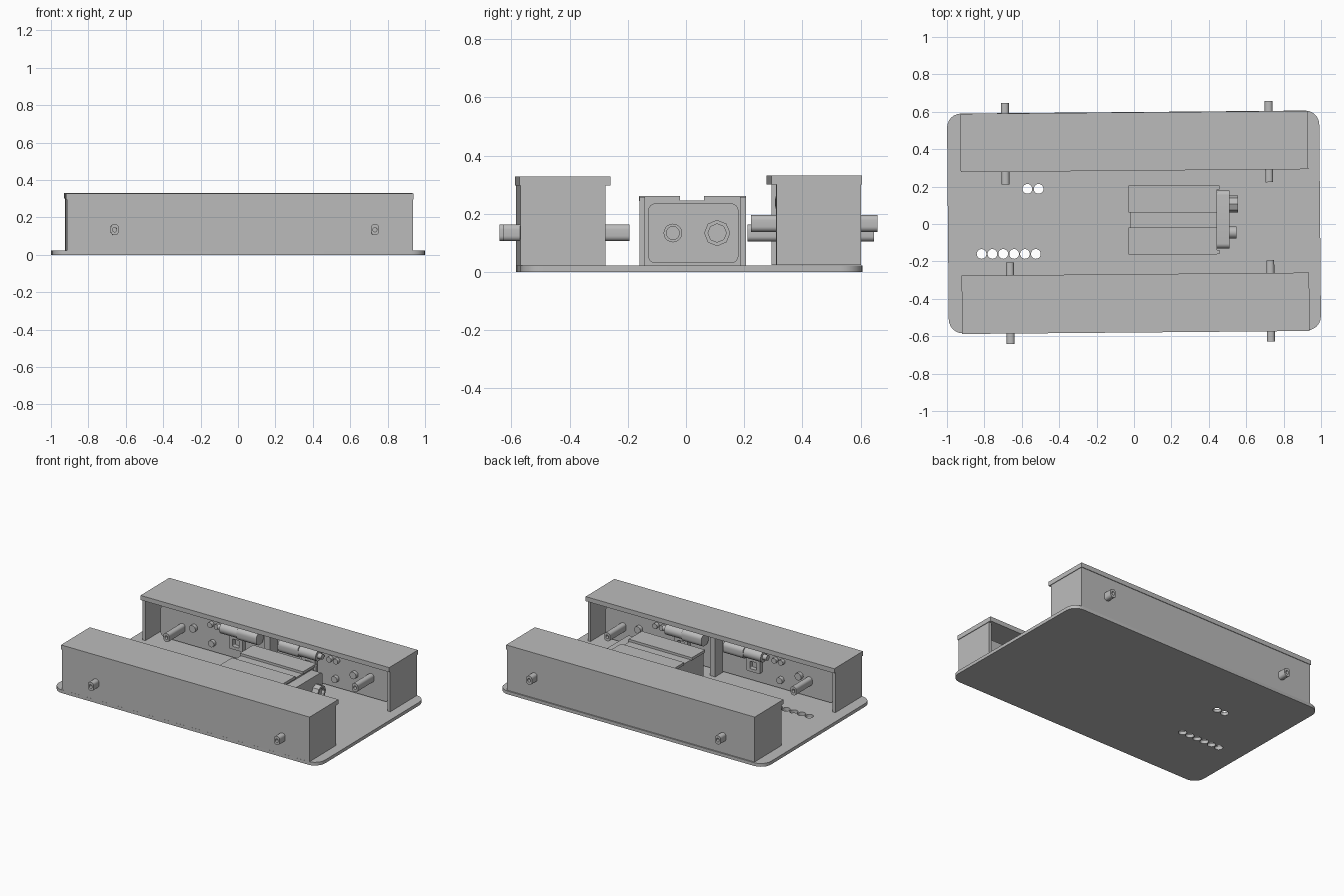
import bpy, bmesh
from math import sin, cos, pi, radians
from mathutils import Matrix, Vector

if "Cube" in bpy.data.objects:
    bpy.data.objects.remove(bpy.data.objects["Cube"])

grey = bpy.data.materials.new("plain grey")
grey.use_nodes = True
grey.diffuse_color = (0.5, 0.5, 0.5, 1)
grey.node_tree.nodes["Principled BSDF"].inputs["Base Color"].default_value = (0.5, 0.5, 0.5, 1)

# Directions an outline can be extruded along
ALONG_Z = Matrix.Identity(4)
ALONG_Y = Matrix(((1, 0, 0, 0), (0, 0, 1, 0), (0, 1, 0, 0), (0, 0, 0, 1)))
ALONG_X = Matrix(((0, 0, 1, 0), (1, 0, 0, 0), (0, 1, 0, 0), (0, 0, 0, 1)))


def finish(name, bm, place, smooth=False):
    bmesh.ops.transform(bm, matrix=place, verts=bm.verts)
    bmesh.ops.recalc_face_normals(bm, faces=bm.faces)
    mesh = bpy.data.meshes.new(name)
    bm.to_mesh(mesh)
    bm.free()
    mesh.materials.append(grey)
    ob = bpy.data.objects.new(name, mesh)
    bpy.context.collection.objects.link(ob)
    if smooth:
        bpy.ops.object.select_all(action='DESELECT')
        ob.select_set(True)
        bpy.context.view_layer.objects.active = ob
        bpy.ops.object.shade_smooth_by_angle(angle=radians(35))
    return ob


def boxes(name, spans, place):
    """Several boxes in one part; each span is (x0, x1), (y0, y1), (z0, z1)."""
    bm = bmesh.new()
    for span in spans:
        size = [b - a for a, b in span]
        mid = Vector([(a + b) / 2 for a, b in span])
        bmesh.ops.create_cube(bm, size=1, matrix=Matrix.Translation(mid) @ Matrix.Diagonal((*size, 1)))
    return finish(name, bm, place)


def rounded(cu, cv, w, h, r, n=6):
    pts = []
    for k, (su, sv) in enumerate(((1, 1), (-1, 1), (-1, -1), (1, -1))):
        for i in range(n + 1):
            a = (k + i / n) * pi / 2
            pts.append((cu + su * (w / 2 - r) + r * cos(a), cv + sv * (h / 2 - r) + r * sin(a)))
    return pts


def circle(cu, cv, r, n=20):
    return [(cu + r * cos(2 * pi * i / n), cv + r * sin(2 * pi * i / n)) for i in range(n)]


def prism(name, outlines, lo, hi, axis, place, smooth=True):
    bm = bmesh.new()
    for pts in outlines:
        a, b = ([bm.verts.new((u, v, t)) for u, v in pts] for t in (lo, hi))
        bm.faces.new(a)
        bm.faces.new(b)
        for i in range(len(a)):
            j = (i + 1) % len(a)
            bm.faces.new((a[i], a[j], b[j], b[i]))
    return finish(name, bm, axis @ Matrix.Identity(4) if place is None else place @ axis, smooth)


def tube(name, outer, inner, lo, hi, axis, place):
    """Hollow extrusion between two outlines with equal point counts."""
    bm = bmesh.new()
    rings = [[bm.verts.new((u, v, t)) for u, v in pts]
             for pts, t in ((outer, lo), (outer, hi), (inner, hi), (inner, lo))]
    for k in range(4):
        p, q = rings[k], rings[(k + 1) % 4]
        for i in range(len(p)):
            j = (i + 1) % len(p)
            bm.faces.new((p[i], p[j], q[j], q[i]))
    return finish(name, bm, place @ axis, True)


SKEW = Matrix.Rotation(radians(0.5), 4, 'Z')

# Base plate with round drilled holes
base_place = Matrix.Translation((0, 0.011, 0)) @ SKEW
base = prism("base_plate", [rounded(0, 0, 1.99, 1.175, 0.075)], 0, 0.022, ALONG_Z, base_place)
holes = [circle(-0.815 + 0.058 * i, -0.16, 0.026) for i in range(6)]
holes += [circle(x, 0.188, 0.026) for x in (-0.57, -0.51)]
cutter = prism("hole_cutter", holes, -0.05, 0.1, ALONG_Z, Matrix.Identity(4), False)
cutter.hide_render = True
cutter.hide_set(True)
cutter.display_type = 'WIRE'
drill = base.modifiers.new("holes", 'BOOLEAN')
drill.object = cutter
drill.solver = 'EXACT'


def drive_side(label, place, shafts):
    """Long housing open to the inside; local y = 0 is its outer wall."""
    L, T = 0.925, 0.02
    boxes(label + "_housing", [
        ((-L, L), (0.004, T), (0.02, 0.3)),
        ((-L, -L + T), (T, 0.295), (0.02, 0.3)),
        ((L - T, L), (T, 0.295), (0.02, 0.3)),
        ((-0.02, 0.02), (T, 0.285), (0.02, 0.3))], place)
    boxes(label + "_lid", [((-L - 0.004, L + 0.004), (0, 0.312), (0.297, 0.328))], place)
    prism(label + "_gear_plate", [rounded(0, 0.137, 1.71, 0.215, 0.035)], 0.17, 0.205, ALONG_Y, place)
    # Hollow wheel shafts running through the wall
    for i, (x, z) in enumerate(shafts):
        tube(f"{label}_shaft_{i + 1}", rounded(x, z, 0.042, 0.058, 0.018),
             rounded(x, z, 0.02, 0.024, 0.009), -0.055, 0.38, ALONG_Y, place)
    # Motors with end caps, clamps and connectors, mirrored about the middle
    for s, end in ((-1, "a"), (1, "b")):
        xs = lambda a, b: tuple(sorted((s * a, s * b)))
        prism(f"{label}_motor_{end}", [rounded(0.25, 0.235, 0.078, 0.08, 0.03)],
              *xs(0.08, 0.23), ALONG_X, place)
        prism(f"{label}_motor_gearbox_{end}", [circle(0.25, 0.235, 0.036)],
              *xs(0.23, 0.36), ALONG_X, place)
        prism(f"{label}_motor_nose_{end}", [circle(0.25, 0.235, 0.018)],
              *xs(0.36, 0.39), ALONG_X, place)
        tube(f"{label}_connector_{end}", rounded(s * 0.27, 0.145, 0.1, 0.09, 0.008),
             rounded(s * 0.27, 0.145, 0.05, 0.05, 0.005), 0.2, 0.235, ALONG_Y, place)
        prism(f"{label}_studs_{end}",
              [circle(s * x, z, r) for x, z, r in
               ((0.42, 0.215, 0.018), (0.47, 0.215, 0.018), (0.6, 0.155, 0.024), (0.46, 0.09, 0.022))],
              0.2, 0.23, ALONG_Y, place)


drive_side("front", Matrix.Translation((0.01, -0.58, 0)) @ SKEW,
           [(-0.67, 0.135), (0.722, 0.135)])
drive_side("back", Matrix.Translation((0, 0.597, 0.004)) @ SKEW @ Matrix.Rotation(pi, 4, 'Z'),
           [(-0.72, 0.163), (0.69, 0.13)])

# Central sensor case with two lid strips
here = Matrix.Identity(4)
boxes("sensor_case", [((-0.022, 0.44), (-0.155, 0.2), (0.02, 0.246))], here)
boxes("sensor_lid_strips", [((-0.03, 0.445), (-0.162, -0.02), (0.244, 0.262)),
                            ((-0.03, 0.445), (0.062, 0.206), (0.244, 0.262))], here)
boxes("sensor_side_rails", [((0.4, 0.457), (-0.16, -0.14), (0.02, 0.258)),
                            ((0.4, 0.457), (0.185, 0.206), (0.02, 0.258))], here)
prism("sensor_face", [rounded(0.025, 0.133, 0.31, 0.205, 0.025)], 0.43, 0.51, ALONG_X, here)
for name, y, r, reach, n in (("large_lens", 0.107, 0.045, 0.555, 8), ("small_lens", -0.045, 0.032, 0.548, 20)):
    tube(name + "_ring", circle(y, 0.134, r, n), circle(y, 0.134, r * 0.7, n), 0.5, reach, ALONG_X, here)
    prism(name, [circle(y, 0.134, r * 0.7, n)], 0.5, reach - 0.02, ALONG_X, here)
